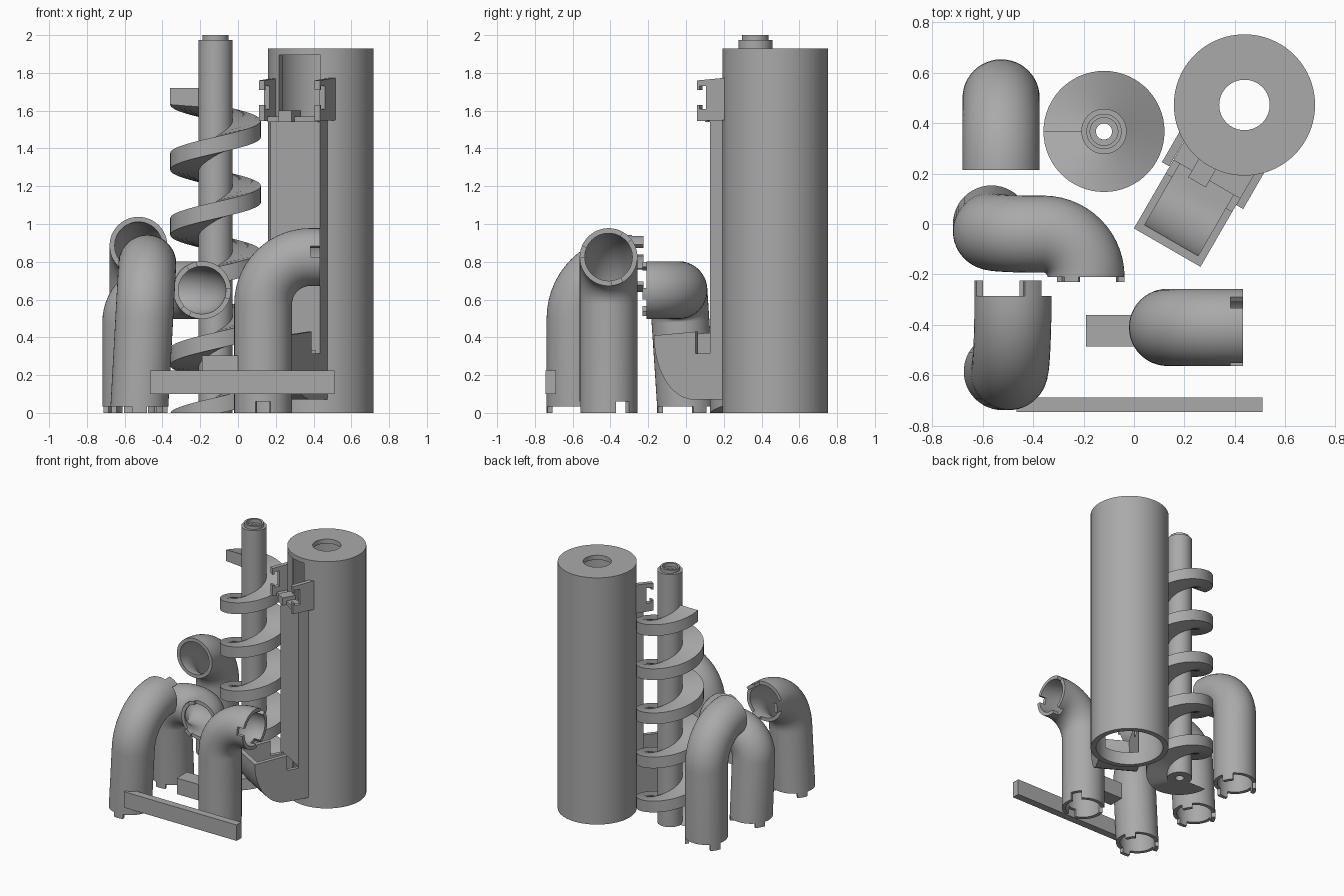
import bpy, bmesh, math
from mathutils import Vector, Matrix

cube = bpy.data.objects.get("Cube")
if cube:
    bpy.data.objects.remove(cube, do_unlink=True)

grey = bpy.data.materials.new("plain grey")
grey.use_nodes = True
colour = (0.4, 0.4, 0.4, 1)
grey.diffuse_color = colour
grey.node_tree.nodes["Principled BSDF"].inputs["Base Color"].default_value = colour


def finish(name, bm):
    bmesh.ops.recalc_face_normals(bm, faces=bm.faces)
    mesh = bpy.data.meshes.new(name)
    bm.to_mesh(mesh)
    bm.free()
    mesh.materials.append(grey)
    ob = bpy.data.objects.new(name, mesh)
    bpy.context.collection.objects.link(ob)
    return ob


def activate(ob):
    bpy.ops.object.select_all(action='DESELECT')
    ob.select_set(True)
    bpy.context.view_layer.objects.active = ob


def smooth(ob):
    activate(ob)
    bpy.ops.object.shade_smooth_by_angle(angle=math.radians(30))


def cut(ob, *cutters):
    activate(ob)
    for c in cutters:
        mod = ob.modifiers.new("cut", 'BOOLEAN')
        mod.operation, mod.solver, mod.object = 'DIFFERENCE', 'EXACT', c
        bpy.ops.object.modifier_apply(modifier=mod.name)


def skin(bm, rings, closed):
    """Join equal closed rings of vertices with quads."""
    n = len(rings[0])
    for k in range(len(rings) - (0 if closed else 1)):
        a, b = rings[k], rings[(k + 1) % len(rings)]
        for i in range(n):
            j = (i + 1) % n
            bm.faces.new((a[i], a[j], b[j], b[i]))


def lathe(name, profile, centre, n=72):
    """Revolve a closed (radius, height) loop."""
    bm = bmesh.new()
    rings = []
    for k in range(n):
        a = math.tau * k / n
        rings.append([bm.verts.new((centre[0] + r * math.cos(a), centre[1] + r * math.sin(a), z))
                      for r, z in profile])
    skin(bm, rings, True)
    return finish(name, bm)


def prism(name, profile, u0, u1, matrix):
    """Extrude an (x, z) outline along y, then place it."""
    bm = bmesh.new()
    rings = [[bm.verts.new(matrix @ Vector((x, u, z))) for x, z in profile] for u in (u0, u1)]
    skin(bm, rings, False)
    for r in rings:
        bm.faces.new(r)
    return finish(name, bm)


def rect(x0, x1, z0, z1):
    return [(x0, z0), (x1, z0), (x1, z1), (x0, z1)]


def fillet(points, radius, steps=14):
    """Round the corners of a polyline with circular arcs."""
    pts = [Vector(p) for p in points]
    out = [pts[0]]
    for p, q, r in zip(pts, pts[1:], pts[2:]):
        a, b = (q - p).normalized(), (r - q).normalized()
        th = a.angle(b)
        n = (b - a * math.cos(th)).normalized()
        centre = q - a * radius * math.tan(th / 2) + n * radius
        for s in range(steps + 1):
            f = th * s / steps
            out.append(centre + radius * (a * math.sin(f) - n * math.cos(f)))
    if (pts[-1] - out[-1]).length > 0.005:
        out.append(pts[-1])
    return out


def elbow(name, points, radius, start_end, far_end, n=48, outer=0.153, inner=0.126):
    """Hollow bent pipe; each end is (length, angles, notched)."""
    path = fillet(points, radius)
    up = Vector((0, 0, 1))
    tangents = [(b - a).normalized() for a, b in zip([path[0]] + path[:-1], path[1:] + [path[-1]])]
    tangents[0] = up
    tangents[-1] = (Vector(points[-1]) - Vector(points[-2])).normalized()
    bm = bmesh.new()
    e, prev = Vector((1, 0, 0)), up
    shells = ([], [])
    for p, t in zip(path, tangents):
        e = prev.rotation_difference(t) @ e
        f, prev = t.cross(e), t
        for shell, rad in zip(shells, (outer, inner)):
            shell.append([bm.verts.new(p + rad * (e * math.cos(math.tau * i / n) + f * math.sin(math.tau * i / n)))
                          for i in range(n)])
    for shell in shells:
        skin(bm, shell, False)
    # rims, with locking tabs or notches raised from them
    for idx, sign, spec in ((0, -1, start_end), (-1, 1, far_end)):
        o, v = shells[0][idx], shells[1][idx]
        rim = [bm.faces.new((o[i], o[(i + 1) % n], v[(i + 1) % n], v[i])) for i in range(n)]
        if not spec:
            continue
        length, angles, notched = spec
        picked = []
        for i, face in enumerate(rim):
            mid = (i + 0.5) * 360 / n
            near = any(abs((mid - a + 180) % 360 - 180) < 13 for a in angles)
            if near != notched:
                picked.append(face)
        new = bmesh.ops.extrude_face_region(bm, geom=picked)["geom"]
        bmesh.ops.translate(bm, vec=tangents[idx] * sign * length,
                            verts=[x for x in new if isinstance(x, bmesh.types.BMVert)])
        bmesh.ops.delete(bm, geom=[f for f in picked if f.is_valid], context='FACES_ONLY')
    smooth(finish(name, bm))


# Elbow pipes
three = (30, 150, 270)
elbow("back_elbow", [(-.527, .5, .05), (-.527, .5, .885), (-.527, .21, .885)], .285,
      (.05, three, False), None)
elbow("middle_elbow", [(-.565, 0, .035), (-.565, -.04, .65), (-.19, -.04, .65), (-.19, -.21, .65)], .17,
      (.035, three, False), (.02, (80, 200, 320), False))
elbow("front_elbow", [(-.522, -.585, .035), (-.48, -.585, .79), (-.48, -.285, .79)], .29,
      (.035, three, False), (.06, (180, 60, 300), False))
elbow("side_elbow", [(.133, -.41, .06), (.133, -.41, .825), (.383, -.41, .825)], .25,
      (.06, three, True), (.05, (20, 140, 260), True))

# Support bars
flat = Matrix.Identity(4)
prism("long_bar", rect(-.466, .51, .1, .224), -.745, -.687, flat)
prism("short_bar", rect(-.19, .005, .18, .305), -.485, -.36, flat)

# Screw shaft
screw = (-.119, .367)
smooth(lathe("screw_shaft", [(.032, 0), (.09, 0), (.09, 1.975), (.07, 1.975), (.07, 2),
                             (.055, 2), (.055, 1.97), (.032, 1.97)], screw, 48))

# Screw flight
bm = bmesh.new()
turns, per, pitch, top = 5, 60, .345, 1.675
rings = []
for k in range(turns * per + 1):
    a = math.pi + math.tau * k / per
    mid = top - pitch * (turns - k / per)
    rings.append([bm.verts.new((screw[0] + r * math.cos(a), screw[1] + r * math.sin(a), max(0, mid + h)))
                  for r, h in ((.08, -.055), (.24, -.043), (.24, .045), (.08, .045))])
skin(bm, rings, False)
for r in (rings[0], rings[-1]):
    bm.faces.new(r)
bmesh.ops.dissolve_degenerate(bm, dist=1e-5, edges=bm.edges)
smooth(finish("screw_flight", bm))

# Main cylinder, with a turned frame for the parts on its mouth side
hub = (.438, .472)
frame = Matrix.Translation((hub[0], hub[1], 0)) @ Matrix.Rotation(math.radians(240), 4, 'Z')
left, right = -.135, .17
cylinder = lathe("main_cylinder", [(.24, 0), (.28, 0), (.28, 1.93), (.1, 1.93), (.1, 1.895), (.24, 1.895)], hub, 96)
bore = lathe("bore_cutter", [(.01, -.1), (.262, -.1), (.262, 2.1), (.01, 2.1)], hub, 96)
core = prism("core_cutter", rect(-.02, .02, -.1, 2.1), -.02, .02, frame)
upper = prism("upper_window_cutter", rect(.12, .4, 1.56, 1.894), -.105, .14, frame)
lower = prism("lower_window_cutter", rect(.12, .34, .1, .33), left + .03, right - .03, frame)
cut(cylinder, upper, lower)
smooth(cylinder)

# Back plate of the dispenser
plate = prism("back_plate", rect(.15, .3, .07, 1.56), left, right, frame)
cut(plate, bore, lower)


# Curved tray
def tray_arc(x, z, rx, rz):
    return [(x + rx * math.sin(a), z - rz * math.cos(a))
            for a in (math.pi / 2 * s / 12 for s in range(13))]


tray = prism("tray", [(.2, .07)] + tray_arc(.4, .41, .243, .34) +
             [(.39, .43), (.39, .315), (.2, .315)], left, right, frame)
hollow = prism("tray_cutter", [(.15, .1)] + tray_arc(.4, .41, .21, .31) +
               [(.61, .6), (.15, .6)], left + .03, right - .03, frame)
cut(tray, bore, hollow)
smooth(tray)

# Hopper ledge and clips
ledge = prism("ledge", rect(.15, .33, 1.54, 1.57), left, right, frame)
tooth = prism("ledge_tooth", rect(.15, .36, 1.54, 1.6), -.05, .03, frame)
clip = [(.18, 1.55), (.36, 1.545), (.36, 1.63), (.345, 1.63), (.345, 1.61), (.305, 1.61),
        (.305, 1.73), (.345, 1.73), (.345, 1.71), (.36, 1.71), (.36, 1.76), (.18, 1.775)]
left_clip = prism("right_clip", clip, left - .035, left - .002, frame)
right_clip = prism("left_clip", clip, right, right + .032, frame)
for part in (ledge, tooth, left_clip, right_clip):
    cut(part, bore)

for helper in (bore, core, upper, lower, hollow):
    bpy.data.objects.remove(helper, do_unlink=True)
